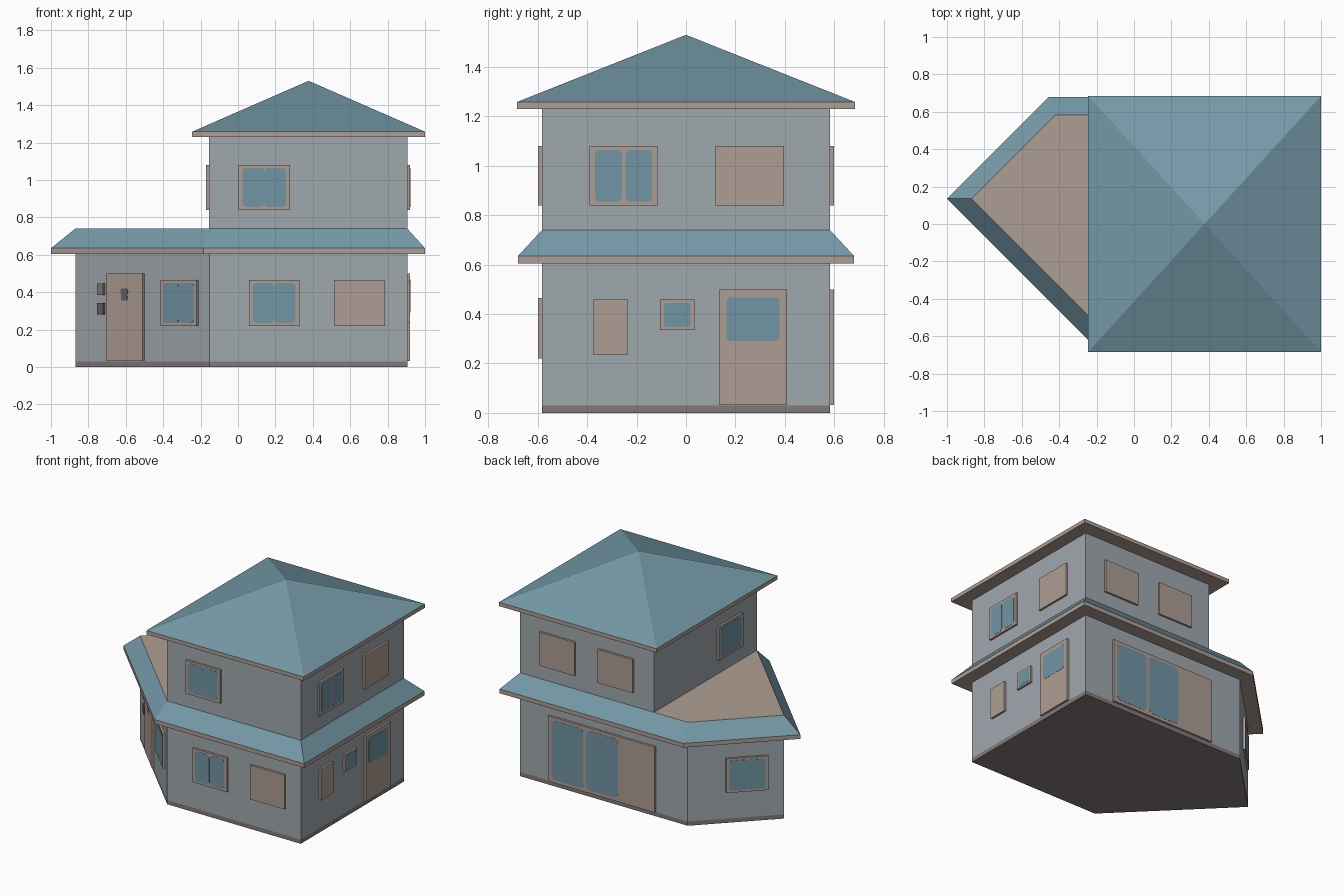
import bpy, bmesh, math
from mathutils import Vector

if "Cube" in bpy.data.objects:
    bpy.data.objects.remove(bpy.data.objects["Cube"])


def colour(name, r, g, b):
    lin = [((c / 255 + 0.055) / 1.055) ** 2.4 for c in (r, g, b)]
    m = bpy.data.materials.new(name)
    m.diffuse_color = (*lin, 1)
    m.use_nodes = True
    m.node_tree.nodes["Principled BSDF"].inputs["Base Color"].default_value = m.diffuse_color
    return m


WALL = colour("grey_wall", 160, 168, 174)
TRIM = colour("beige_trim", 174, 158, 147)
ROOF = colour("blue_roof", 116, 153, 167)
GLASS = colour("blue_glass", 113, 149, 165)
BASE = colour("brown_base", 130, 122, 119)
DARK = colour("dark_fitting", 104, 99, 101)


def finish(name, bm, mats):
    bmesh.ops.recalc_face_normals(bm, faces=bm.faces)
    me = bpy.data.meshes.new(name)
    bm.to_mesh(me)
    bm.free()
    for m in mats:
        me.materials.append(m)
    ob = bpy.data.objects.new(name, me)
    bpy.context.collection.objects.link(ob)
    return ob


def loft(name, levels, mats, bands, bottom, top):
    """Stack outlines [(points, z)]; bands gives the material of each side strip."""
    bm = bmesh.new()
    rings = [[bm.verts.new((x, y, z)) for x, y in pts] for pts, z in levels]
    for a, b, mi in zip(rings, rings[1:], bands):
        n = len(a)
        for i in range(n):
            j = (i + 1) % n
            quad = [a[i], a[j]] + ([b[j], b[i]] if len(b) > 1 else [b[0]])
            bm.faces.new(quad).material_index = mi
    bm.faces.new(rings[0][::-1]).material_index = bottom
    if len(rings[-1]) > 2:
        bm.faces.new(rings[-1]).material_index = top
    return finish(name, bm, mats)


# Outlines, counter-clockwise from above
Y = 0.583
ground = [(-0.87, 0.135), (-0.152, -Y), (0.905, -Y), (0.905, Y), (-0.422, Y)]
eave = [(-1.0, 0.135), (-0.185, -0.68), (1.0, -0.68), (1.0, 0.68), (-0.455, 0.68)]
upper = [(-0.155, -Y), (0.905, -Y), (0.905, Y), (-0.155, Y)]
top_eave = [(-0.245, -0.685), (1.0, -0.685), (1.0, 0.685), (-0.245, 0.685)]

# Storeys and roofs
loft("ground_floor", [(ground, 0), (ground, 0.03), (ground, 0.606)],
     [WALL, BASE], [1, 0], 1, 0)
loft("lower_roof", [(eave, 0.605), (eave, 0.635), (ground, 0.74)],
     [TRIM, ROOF], [0, 1], 0, 0)
loft("upper_floor", [(upper, 0.739), (upper, 1.231)], [WALL], [0], 0, 0)
loft("upper_roof", [(top_eave, 1.23), (top_eave, 1.258), ([(0.3775, 0)], 1.53)],
     [TRIM, ROOF], [0, 1], 0, 0)

# Wall frames: origin and direction along the wall, seen from outside left to right
Q = math.sqrt(0.5)
FRONT = (Vector((0, -Y)), Vector((1, 0)))
RIGHT = (Vector((0.905, 0)), Vector((0, 1)))
BACK = (Vector((0, Y)), Vector((-1, 0)))
LEFT = (Vector((-0.155, 0)), Vector((0, -1)))
ENTRY = (Vector((-0.87, 0.135)), Vector((Q, -Q)))
REAR_ANGLE = (Vector((-0.422, Y)), Vector((-Q, -Q)))


def plate(name, wall, u0, u1, z0, z1, mat, d0=-0.002, d1=0.015, r=0.0):
    """Flat plate on a wall, with optional rounded corners."""
    o, u = wall
    n = Vector((u.y, -u.x))
    if r:
        corners = [(u1 - r, z1 - r, 0), (u0 + r, z1 - r, 90),
                   (u0 + r, z0 + r, 180), (u1 - r, z0 + r, 270)]
        pts = [(cx + r * math.cos(math.radians(a + k)), cz + r * math.sin(math.radians(a + k)))
               for cx, cz, a in corners for k in (0, 30, 60, 90)]
    else:
        pts = [(u0, z0), (u1, z0), (u1, z1), (u0, z1)]
    bm = bmesh.new()
    rings = []
    for d in (d0, d1):
        ring = []
        for a, z in pts:
            p = o + u * a + n * d
            ring.append(bm.verts.new((p.x, p.y, z)))
        rings.append(ring)
    k = len(pts)
    for i in range(k):
        j = (i + 1) % k
        bm.faces.new([rings[0][i], rings[0][j], rings[1][j], rings[1][i]])
    bm.faces.new(rings[0][::-1])
    bm.faces.new(rings[1])
    return finish(name, bm, [mat])


def pane(name, wall, u0, u1, z0, z1, r=0.02):
    plate(name, wall, u0, u1, z0, z1, GLASS, 0.0145, 0.0165, r)


def window(name, wall, u0, u1, z0, z1, gap=0.0):
    """Framed window with two rounded panes."""
    plate(name + "_frame", wall, u0, u1, z0, z1, TRIM)
    m, e = (u0 + u1) / 2, 0.022
    pane(name + "_pane_a", wall, u0 + e, m - gap / 2, z0 + 0.015, z1 - 0.015)
    pane(name + "_pane_b", wall, m + gap / 2, u1 - e, z0 + 0.015, z1 - 0.015)


# Windows
window("upper_front_window", FRONT, 0.003, 0.278, 0.84, 1.08)
window("lower_front_window", FRONT, 0.058, 0.33, 0.22, 0.465, 0.004)
window("upper_right_window", RIGHT, -0.39, -0.115, 0.84, 1.08, 0.014)
window("upper_left_window", LEFT, 0.13, 0.405, 0.84, 1.08)
window("entry_window", ENTRY, 0.66, 0.932, 0.22, 0.465)
window("rear_angle_window", REAR_ANGLE, 0.25, 0.53, 0.22, 0.465)
plate("small_right_window_frame", RIGHT, -0.105, 0.034, 0.335, 0.458, TRIM)
pane("small_right_window_pane", RIGHT, -0.09, 0.019, 0.348, 0.444, 0.012)

# Closed shutters
plate("lower_front_shutter", FRONT, 0.512, 0.785, 0.22, 0.465, TRIM)
plate("upper_right_shutter", RIGHT, 0.12, 0.396, 0.84, 1.08, TRIM)
plate("lower_right_shutter", RIGHT, -0.375, -0.236, 0.235, 0.458, TRIM)
plate("upper_back_shutter_a", BACK, -0.745, -0.465, 0.84, 1.08, TRIM)
plate("upper_back_shutter_b", BACK, -0.28, -0.003, 0.84, 1.08, TRIM)

# Side door
plate("side_door", RIGHT, 0.133, 0.409, 0.032, 0.5, TRIM)
pane("side_door_glass", RIGHT, 0.164, 0.379, 0.29, 0.468, 0.015)

# Sliding back doors
plate("patio_door", BACK, -0.675, 0.17, 0.032, 0.5, TRIM)
for i, u in enumerate((-0.645, -0.37)):
    pane(f"patio_glass_{i + 1}", BACK, u, u + 0.25, 0.055, 0.478, 0.03)

# Entry door with its knocker and two wall boxes
plate("entry_door", ENTRY, 0.247, 0.523, 0.035, 0.5, TRIM)
plate("knocker_top", ENTRY, 0.358, 0.412, 0.388, 0.42, DARK, 0.0145, 0.0165, 0.012)
plate("knocker_bottom", ENTRY, 0.362, 0.408, 0.355, 0.388, DARK, 0.0145, 0.0165, 0.008)
for i, z in enumerate((0.28, 0.385)):
    plate(f"wall_box_{i + 1}", ENTRY, 0.18, 0.226, z, z + 0.062, DARK if i == 0 else BASE)
